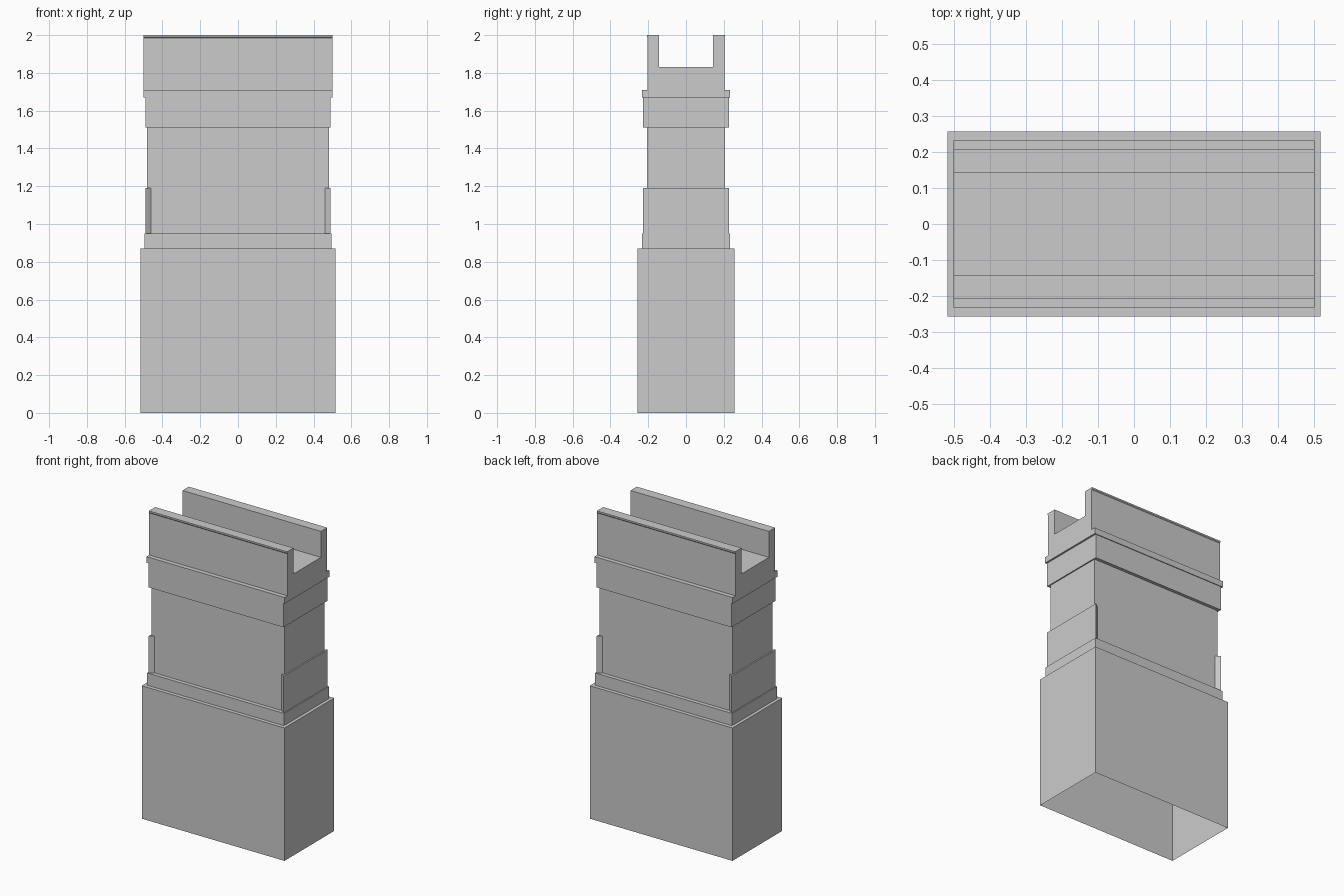
import bpy, bmesh

if "Cube" in bpy.data.objects:
    bpy.data.objects.remove(bpy.data.objects["Cube"])


def make_object(name, bm):
    bmesh.ops.recalc_face_normals(bm, faces=bm.faces)
    mesh = bpy.data.meshes.new(name)
    bm.to_mesh(mesh)
    bm.free()
    obj = bpy.data.objects.new(name, mesh)
    bpy.context.collection.objects.link(obj)
    return obj


def bridge(bm, a, b, skip=()):
    n = len(a)
    for i in range(n):
        if i not in skip:
            j = (i + 1) % n
            bm.faces.new((a[i], a[j], b[j], b[i]))


# Stepped pier: rectangular tiers (half width, half depth, z bottom, z top), open underneath
tiers = [
    (0.517, 0.257, 0.00, 0.87),   # base
    (0.496, 0.232, 0.87, 0.95),   # plinth
    (0.481, 0.206, 0.95, 1.51),   # shaft
    (0.489, 0.227, 1.51, 1.67),   # collar
    (0.501, 0.232, 1.67, 1.71),   # cap band
]
bm = bmesh.new()
prev = None
for hx, hy, z0, z1 in tiers:
    for z in (z0, z1):
        ring = [bm.verts.new((sx * hx, sy * hy, z))
                for sx, sy in ((-1, -1), (1, -1), (1, 1), (-1, 1))]
        if prev:
            bridge(bm, prev, ring)
        prev = ring
bm.faces.new(prev)
make_object("stepped_pier", bm)

# Channel on top: U profile in y-z with a tiny lip at the rim, run along x
half = [(0.203, 1.71), (0.203, 1.985), (0.207, 1.99), (0.207, 2.0), (0.142, 2.0), (0.142, 1.83)]
profile = half + [(-y, z) for y, z in reversed(half)]
bm = bmesh.new()
ends = [[bm.verts.new((x, y, z)) for y, z in profile] for x in (-0.501, 0.501)]
bridge(bm, *ends, skip=(len(profile) - 1,))
for end in ends:
    bm.faces.new(end)
make_object("top_channel", bm)

# End pads on both narrow sides, with bevelled corners wrapping the shaft
for side, name in ((-1, "left_end_pad"), (1, "right_end_pad")):
    plan = [(0.46, -0.206), (0.49, -0.228), (0.49, 0.228), (0.46, 0.206)]
    bm = bmesh.new()
    low, high = [[bm.verts.new((side * x, y, z)) for x, y in plan] for z in (0.95, 1.19)]
    bridge(bm, low, high, skip=(3,))
    bm.faces.new(high)
    make_object(name, bm)
